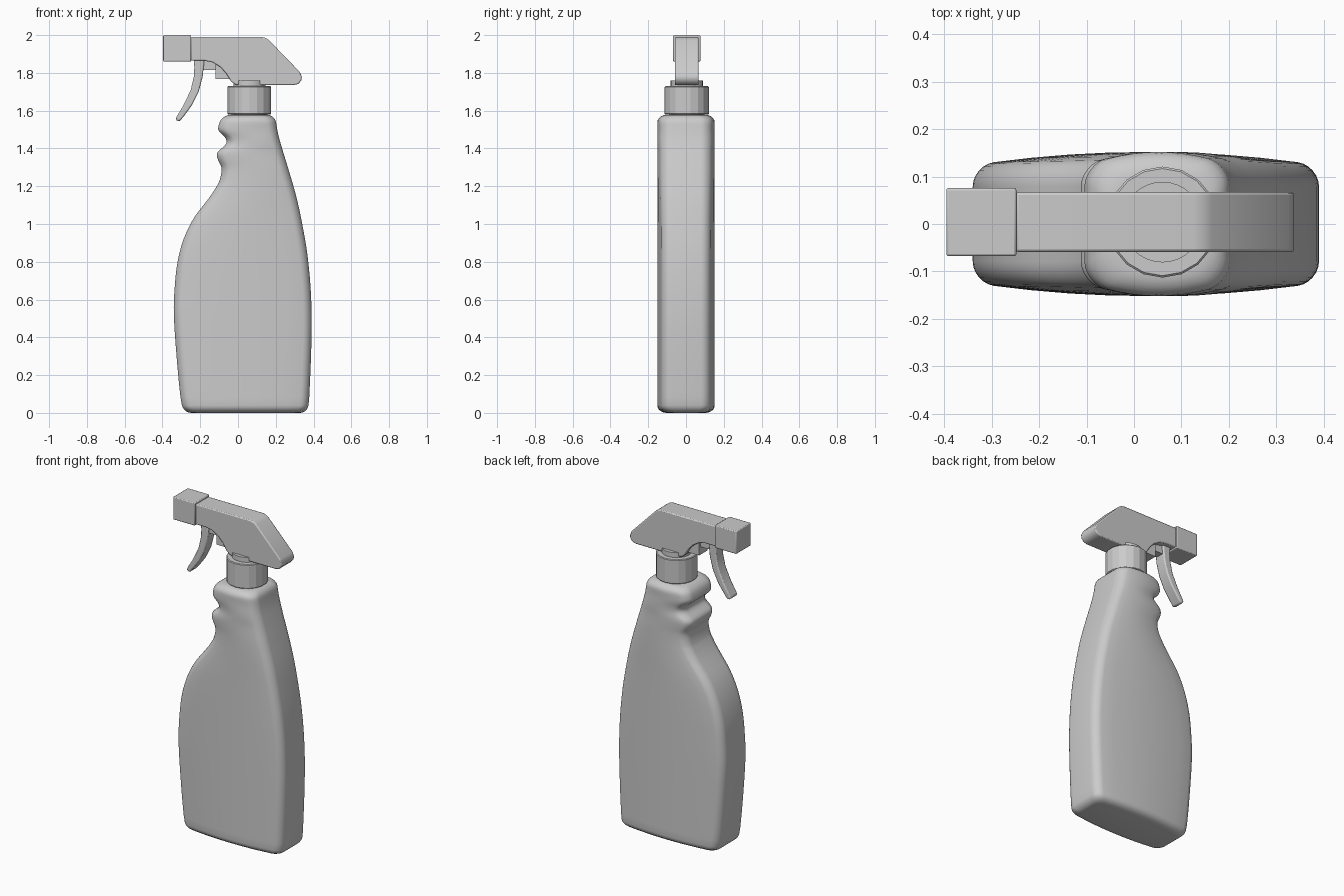
import bpy, bmesh, math

if "Cube" in bpy.data.objects:
    bpy.data.objects.remove(bpy.data.objects["Cube"])

YC = 0.004  # shared centre plane


def finish(name, bm, bevel=0.0, angle=35, segments=2):
    bmesh.ops.recalc_face_normals(bm, faces=bm.faces)
    me = bpy.data.meshes.new(name)
    bm.to_mesh(me)
    bm.free()
    ob = bpy.data.objects.new(name, me)
    bpy.context.collection.objects.link(ob)
    bpy.ops.object.select_all(action='DESELECT')
    ob.select_set(True)
    bpy.context.view_layer.objects.active = ob
    bpy.ops.object.shade_smooth_by_angle(angle=math.radians(angle))
    if bevel:
        m = ob.modifiers.new("bevel", 'BEVEL')
        m.width, m.segments, m.limit_method = bevel, segments, 'ANGLE'
        m.angle_limit = math.radians(45)
    return ob


def extrude_xz(name, pts, half, bevel):
    bm = bmesh.new()
    a, b = [[bm.verts.new((x, YC + s * half, z)) for x, z in pts] for s in (-1, 1)]
    bm.faces.new(a)
    bm.faces.new(b[::-1])
    for i in range(len(pts)):
        j = (i + 1) % len(pts)
        bm.faces.new((a[i], b[i], b[j], a[j]))
    return finish(name, bm, bevel)


def box(name, x0, x1, z0, z1, half, bevel):
    return extrude_xz(name, [(x0, z0), (x1, z0), (x1, z1), (x0, z1)], half, bevel)


def cylinder(name, x, z0, z1, r, sides, bevel, angle):
    bm = bmesh.new()
    bmesh.ops.create_cone(bm, cap_ends=True, segments=sides, radius1=r, radius2=r, depth=z1 - z0)
    bmesh.ops.translate(bm, verts=bm.verts, vec=(x, YC, (z0 + z1) / 2))
    return finish(name, bm, bevel, angle, 1)


def smooth_at(pts, z):
    # cubic interpolation of x over z
    n = len(pts)
    i = max(k for k in range(n - 1) if pts[k][1] <= z or k == 0)

    def slope(k):
        a, b = pts[max(k - 1, 0)], pts[min(k + 1, n - 1)]
        return (b[0] - a[0]) / (b[1] - a[1])
    (x0, z0), (x1, z1) = pts[i], pts[i + 1]
    h = z1 - z0
    t = (z - z0) / h
    return ((2*t**3 - 3*t**2 + 1) * x0 + (t**3 - 2*t**2 + t) * h * slope(i)
            + (3*t**2 - 2*t**3) * x1 + (t**3 - t**2) * h * slope(i + 1))


# Bottle: lofted rounded rectangle following the two side profiles
TOP = 1.578
left = [(-0.288, 0), (-0.304, 0.08), (-0.328, 0.335), (-0.34, 0.54), (-0.335, 0.665),
        (-0.32, 0.80), (-0.288, 0.92), (-0.235, 1.03), (-0.167, 1.12), (-0.114, 1.195),
        (-0.092, 1.25), (-0.088, 1.30), (-0.106, 1.34), (-0.112, 1.37), (-0.10, 1.39),
        (-0.072, 1.412), (-0.06, 1.435), (-0.07, 1.46), (-0.103, 1.495), (-0.10, 1.53),
        (-0.082, TOP)]
right = [(0.368, 0), (0.377, 0.08), (0.39, 0.44), (0.385, 0.65), (0.367, 0.84), (0.34, 1.0),
         (0.31, 1.14), (0.273, 1.27), (0.235, 1.395), (0.213, 1.475), (0.195, TOP)]
R = 0.04
arc = [R * (1 - math.cos(k * math.pi / 10)) for k in range(6)]
levels = arc + [0.04 + k * 0.04 for k in range(1, 29)]
levels += [1.2 + k * 0.012 for k in range(1, 28)] + [TOP - a for a in arc[::-1]]


def ring(z):
    d = min(z, TOP - z)
    inset = R - math.sqrt(max(R * R - (R - d) ** 2, 0)) if d < R else 0
    x0, x1 = smooth_at(left, z) + inset, smooth_at(right, z) - inset
    w, c, h, r = (x1 - x0) / 2, (x0 + x1) / 2, 0.124 - inset, 0.045
    pts = []
    for q, (sx, sy) in enumerate([(1, 1), (-1, 1), (-1, -1), (1, -1)]):
        for k in range(7):
            a = (q + k / 6) * math.pi / 2
            pts.append((sx * (w - r) + r * math.cos(a), sy * (h - r) + r * math.sin(a)))
        if q in (0, 2):  # extra points across the bulged faces
            pts += [(sx * (w - r) * (1 - k / 4), sy * h) for k in range(1, 8)]
    return [(c + x, y * (1 + 0.225 * (1 - (x / w) ** 2)), z) for x, y in pts]


bm = bmesh.new()
rings = [[bm.verts.new(p) for p in ring(z)] for z in levels]
for a, b in zip(rings, rings[1:]):
    for i in range(len(a)):
        j = (i + 1) % len(a)
        bm.faces.new((a[i], a[j], b[j], b[i]))
bm.faces.new(rings[0])
bm.faces.new(rings[-1])
finish("bottle", bm, angle=50)

# Screw cap and neck
cylinder("neck", 0.06, 1.55, 1.60, 0.095, 32, 0, 35)
cylinder("cap", 0.06, 1.58, 1.73, 0.117, 18, 0.004, 10)
cylinder("collar", 0.06, 1.70, 1.76, 0.085, 32, 0, 35)

# Spray head
extrude_xz("spray_head", [
    (-0.25, 1.99), (0.125, 1.99), (0.147, 1.985), (0.165, 1.972), (0.327, 1.805), (0.338, 1.78),
    (0.335, 1.76), (0.32, 1.742), (0.295, 1.735), (0.0, 1.735), (-0.02, 1.741), (-0.038, 1.757),
    (-0.065, 1.80), (-0.095, 1.832), (-0.135, 1.856), (-0.18, 1.865), (-0.25, 1.865)], 0.063, 0.006)
box("nozzle", -0.396, -0.248, 1.86, 2.0, 0.072, 0.005)

# Trigger and pump
extrude_xz("trigger", [
    (-0.235, 1.88), (-0.231, 1.83), (-0.234, 1.78), (-0.25, 1.71), (-0.288, 1.63), (-0.33, 1.56),
    (-0.325, 1.547), (-0.308, 1.544), (-0.283, 1.575), (-0.243, 1.63), (-0.208, 1.70),
    (-0.187, 1.78), (-0.177, 1.88)], 0.036, 0.008)
box("pump_rod", -0.20, -0.11, 1.815, 1.88, 0.025, 0)
box("pump_housing", -0.12, -0.02, 1.767, 1.87, 0.04, 0)
